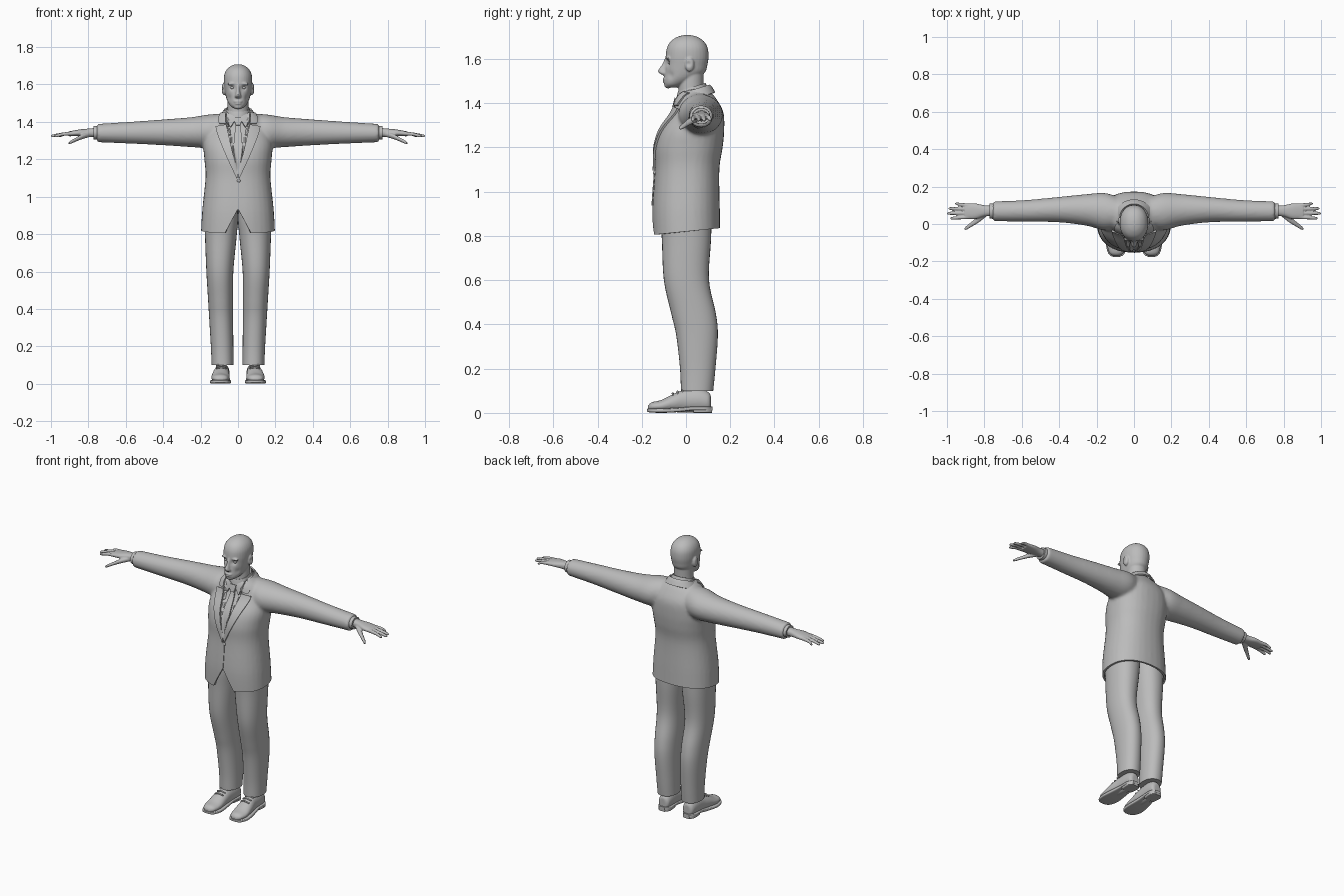
import bpy, bmesh, math
from mathutils import Vector, Matrix
from mathutils.bvhtree import BVHTree

if "Cube" in bpy.data.objects:
    bpy.data.objects.remove(bpy.data.objects["Cube"])

clay = bpy.data.materials.new("plain grey")
clay.use_nodes = True
GREY = (0.5, 0.5, 0.5, 1)
clay.diffuse_color = GREY
clay.node_tree.nodes["Principled BSDF"].inputs["Base Color"].default_value = GREY
parts = []


def add_object(name, bm):
    bmesh.ops.recalc_face_normals(bm, faces=bm.faces)
    mesh = bpy.data.meshes.new(name)
    bm.to_mesh(mesh)
    bm.free()
    obj = bpy.data.objects.new(name, mesh)
    bpy.context.scene.collection.objects.link(obj)
    parts.append(obj)
    return obj


def bake(obj):
    """Replace the mesh with its modified result."""
    graph = bpy.context.evaluated_depsgraph_get()
    graph.update()
    mesh = bpy.data.meshes.new_from_object(obj.evaluated_get(graph))
    obj.modifiers.clear()
    obj.data = mesh
    return obj


def spline(rows, steps):
    """Catmull-Rom curve through rows of numbers."""
    pad = [rows[0]] + list(rows) + [rows[-1]]
    out = []
    for p, q, r, s in zip(pad, pad[1:], pad[2:], pad[3:]):
        for i in range(steps):
            t = i / steps
            out.append([b + t * ((c - a) + t * ((2*a - 5*b + 4*c - d) + t * (3*b - a - 3*c + d))) / 2
                        for a, b, c, d in zip(p, q, r, s)])
    return out + [list(rows[-1])]


def loft(name, axis, rows, power=2, sides=32, steps=5, caps=True):
    """Rows: position on axis, two centre values, two radii."""
    k = "xyz".index(axis)
    u, v = [i for i in range(3) if i != k]
    bm = bmesh.new()
    rings = []
    for pos, cu, cv, ru, rv in spline(rows, steps):
        ring = []
        for i in range(sides):
            a = math.tau * i / sides
            c, s = math.cos(a), math.sin(a)
            co = Vector()
            co[k] = pos
            co[u] = cu + ru * math.copysign(abs(c) ** (2 / power), c)
            co[v] = cv + rv * math.copysign(abs(s) ** (2 / power), s)
            ring.append(bm.verts.new(co))
        rings.append(ring)
    for lo, hi in zip(rings, rings[1:]):
        for i in range(sides):
            j = (i + 1) % sides
            bm.faces.new((lo[i], lo[j], hi[j], hi[i]))
    if caps:
        bm.faces.new(rings[0])
        bm.faces.new(rings[-1])
    return add_object(name, bm)


def ball(name, centre, radii):
    bm = bmesh.new()
    place = Matrix.Translation(centre) @ Matrix.Diagonal((*radii, 1))
    bmesh.ops.create_uvsphere(bm, u_segments=24, v_segments=16, radius=1, matrix=place)
    return add_object(name, bm)


def mirror(obj):
    obj.modifiers.new("mirror", "MIRROR").use_mirror_merge = False
    return bake(obj)


def fuse(name, objs, voxel, rounds):
    """Weld overlapping volumes into one smooth skin."""
    bm = bmesh.new()
    for obj in objs:
        bm.from_mesh(obj.data)
        parts.remove(obj)
        bpy.data.objects.remove(obj)
    skin = add_object(name, bm)
    remesh = skin.modifiers.new("skin", "REMESH")
    remesh.mode, remesh.voxel_size = "VOXEL", voxel
    soften = skin.modifiers.new("soften", "SMOOTH")
    soften.factor, soften.iterations = 0.5, rounds
    return bake(skin)


def push(obj, centre, radius, move):
    """Soft dent or bulge around a point."""
    for vert in obj.data.vertices:
        d = (vert.co - Vector(centre)).length / radius
        vert.co += Vector(move) * math.exp(-d * d)


def thicken(obj, depth, offset=-1):
    mod = obj.modifiers.new("thickness", "SOLIDIFY")
    mod.thickness, mod.offset = depth, offset


# Jacket: torso and sleeves in one skin
torso = loft("torso", "z", [
    (.76, 0, .003, .2, .152), (.92, 0, 0, .192, .153), (1.1, 0, .005, .174, .146),
    (1.2, 0, .013, .18, .153), (1.28, 0, .028, .185, .145), (1.36, 0, .052, .165, .117),
    (1.42, 0, .045, .125, .092), (1.45, 0, .04, .085, .072), (1.465, 0, .04, .07, .065)], power=2.3)
sleeve = loft("sleeve", "x", [
    (.05, .06, 1.36, .07, .085), (.15, .065, 1.35, .1, .09), (.25, .075, 1.345, .085, .08),
    (.4, .077, 1.344, .068, .069), (.58, .07, 1.342, .058, .058), (.755, .068, 1.34, .053, .049)])
jacket = fuse("jacket", [torso, mirror(sleeve)], .009, 6)

# Recess the shirt opening, then open the hem and the front notch
for vert in jacket.data.vertices:
    x, y, z = vert.co
    if z > 1.12 and y < .03 and abs(x) < (z - 1.12) * .2:
        vert.co.y += .012
bm = bmesh.new()
bm.from_mesh(jacket.data)
bmesh.ops.bisect_plane(bm, geom=bm.verts[:] + bm.edges[:] + bm.faces[:],
                       plane_co=(0, 0, .82), plane_no=(0, -.1, 1), clear_inner=True)
APEX, SLOPE = .935, .54
for side in (1, -1):
    front = [f for f in bm.faces if f.calc_center_median().y < -.08 and f.calc_center_median().z < 1]
    geom = set(front) | {e for f in front for e in f.edges} | {v for f in front for v in f.verts}
    bmesh.ops.bisect_plane(bm, geom=list(geom), plane_co=(0, 0, APEX), plane_no=(side, 0, SLOPE))
notch = [f for f in bm.faces if f.calc_center_median().y < -.08
         and abs(f.calc_center_median().x) < (APEX - f.calc_center_median().z) * SLOPE]
bmesh.ops.delete(bm, geom=notch, context="FACES")
bm.to_mesh(jacket.data)
surface = BVHTree.FromBMesh(bm)
bm.free()
thicken(jacket, .012)


def plate(name, inner, outer, depth=.008, both=True):
    """Strip between two front outlines (x, z), laid on the jacket."""
    bm = bmesh.new()
    across = 5
    grid = []
    for a, b in zip(spline(inner, 6), spline(outer, 6)):
        row = []
        for i in range(across + 1):
            x, z = Vector(a).lerp(Vector(b), i / across)
            hit = surface.ray_cast(Vector((x, -1, z)), Vector((0, 1, 0)))[0]
            row.append(bm.verts.new((x, hit.y - depth / 2 if hit else 0, z)))
        grid.append(row)
    for lo, hi in zip(grid, grid[1:]):
        for i in range(across):
            bm.faces.new((lo[i], lo[i + 1], hi[i + 1], hi[i]))
    obj = add_object(name, bm)
    thicken(obj, depth, 0)
    return mirror(obj) if both else obj


plate("lapels", [(.062, 1.385), (.052, 1.34), (.03, 1.24), (.001, 1.12)],
      [(.118, 1.375), (.108, 1.33), (.068, 1.23), (.006, 1.095)], .01)
plate("collar_fronts", [(.066, 1.45), (.066, 1.42), (.063, 1.39)],
      [(.09, 1.445), (.103, 1.42), (.1, 1.39)], .01)
plate("shirt_collar_points", [(.008, 1.42), (.024, 1.395), (.04, 1.37)],
      [(.06, 1.45), (.064, 1.42), (.06, 1.4)], .012)
plate("tie_blade", [(-.012, 1.385), (-.024, 1.25), (-.006, 1.12)],
      [(.012, 1.385), (.024, 1.25), (.006, 1.12)], .009, False)
plate("tie_knot", [(-.02, 1.422), (-.018, 1.4), (-.011, 1.38)],
      [(.02, 1.422), (.018, 1.4), (.011, 1.38)], .018, False)
plate("front_edge", [(0, 1.1), (0, 1.02), (0, .937)], [(.006, 1.1), (.006, 1.02), (.004, .937)], .004, False)
ball("button", (.004, -.142, 1.085), (.009, .007, .009))

# Collars slope down toward the front
shirt_collar = loft("shirt_collar", "z", [
    (1.42, 0, .03, .076, .076), (1.45, 0, .027, .066, .067), (1.465, 0, .026, .062, .062)], caps=False)
jacket_collar = loft("jacket_collar", "z", [
    (1.41, 0, .04, .104, .092), (1.44, 0, .037, .083, .08), (1.452, 0, .035, .076, .073)], caps=False)
for collar in (shirt_collar, jacket_collar):
    for vert in collar.data.vertices:
        vert.co.z += .3 * vert.co.y
    thicken(collar, .008)
bm = bmesh.new()
bm.from_mesh(jacket_collar.data)
bmesh.ops.delete(bm, geom=[v for v in bm.verts if v.co.y < 0], context="VERTS")
bm.to_mesh(jacket_collar.data)
bm.free()

# Shirt cuffs
mirror(loft("shirt_cuffs", "x", [(.73, .068, 1.342, .042, .038), (.772, .069, 1.342, .04, .036)], steps=1))

# Hands: palm, four fingers, thumb
hand = [loft("palm", "x", [
    (.75, .07, 1.343, .027, .026), (.8, .07, 1.342, .03, .022),
    (.85, .068, 1.341, .042, .018), (.905, .068, 1.336, .041, .013)], power=2.3)]
for y, tip, spread in ((.037, .982, -.006), (.058, 1, -.001), (.079, .992, .004), (.099, .957, .01)):
    hand.append(loft("finger", "x", [
        (.87, y, 1.339, .01, .011), (.93, y + spread / 2, 1.335, .0095, .0095),
        (tip - .01, y + spread, 1.325, .008, .008), (tip, y + spread, 1.323, .003, .003)], sides=16))
hand.append(loft("thumb", "x", [
    (.785, .058, 1.335, .014, .014), (.83, .026, 1.322, .018, .014), (.865, .001, 1.306, .014, .011),
    (.895, -.02, 1.291, .011, .009), (.907, -.027, 1.285, .004, .004)], sides=16))
mirror(fuse("hands", hand, .004, 2))

# Trousers
mirror(loft("trouser_legs", "z", [
    (.1, .083, .05, .058, .073), (.2, .085, .053, .06, .08), (.35, .09, .05, .064, .094),
    (.45, .093, .034, .067, .101), (.6, .097, .002, .072, .102), (.78, .092, .002, .084, .111),
    (.88, .089, 0, .089, .115), (.98, .085, 0, .08, .11)], power=2.2))

# Shoes: upper, sole, heel and laces
upper = loft("shoe_upper", "y", [
    (-.172, .094, .022, .014, .01), (-.155, .094, .028, .038, .02), (-.11, .094, .032, .049, .027),
    (-.05, .091, .046, .046, .043), (0, .087, .054, .041, .053), (.06, .085, .056, .04, .054),
    (.1, .084, .05, .035, .045), (.112, .084, .045, .02, .035)])
upper = fuse("shoe_uppers", [upper], .005, 2)
mirror(upper)
mirror(loft("shoe_soles", "y", [
    (-.177, .094, .012, .014, .006), (-.16, .094, .011, .042, .009), (-.105, .094, .01, .056, .01),
    (-.03, .091, .014, .049, .01), (.03, .087, .02, .042, .009), (.09, .085, .02, .042, .009),
    (.119, .085, .02, .02, .009)], power=5))
mirror(loft("shoe_heels", "y", [
    (.035, .086, .011, .036, .011), (.09, .085, .011, .041, .011), (.118, .085, .011, .022, .011)], power=6))
for i in range(3):
    y, z = -.06 + .022 * i, .088 + .008 * i
    mirror(loft("shoe_laces", "x", [(.062, y, z - .006, .004, .004), (.09, y, z, .005, .005),
                                    (.118, y, z - .006, .004, .004)], sides=10))

# Head: skull, neck, nose, lips, chin, brows, ears
head = [
    loft("skull", "z", [
        (1.472, 0, -.065, .022, .022), (1.485, 0, -.052, .04, .046), (1.51, 0, -.028, .056, .071),
        (1.54, 0, -.005, .066, .091), (1.575, 0, .002, .072, .095), (1.61, 0, .005, .076, .097),
        (1.65, 0, .006, .074, .092), (1.68, 0, .006, .06, .075), (1.7, 0, .006, .036, .045),
        (1.708, 0, .006, .012, .015)], power=2.15),
    loft("neck", "z", [(1.4, 0, .03, .062, .062), (1.46, 0, .022, .056, .057), (1.54, 0, .025, .056, .055)]),
    loft("nose", "z", [
        (1.527, 0, -.096, .012, .008), (1.536, 0, -.1, .018, .021), (1.548, 0, -.1, .014, .026),
        (1.575, 0, -.09, .009, .019), (1.605, 0, -.085, .009, .01)], sides=16),
    ball("upper_lip", (0, -.093, 1.509), (.025, .014, .006)),
    ball("lower_lip", (0, -.092, 1.498), (.021, .014, .006)),
    ball("chin", (0, -.08, 1.482), (.024, .019, .015))]
for side in (1, -1):
    head.append(ball("brow", (side * .03, -.081, 1.603), (.027, .011, .008)))
    head.append(ball("ear", (side * .075, .016, 1.576), (.013, .021, .033)))
head = fuse("head", head, .0045, 2)
for side in (1, -1):
    push(head, (side * .03, -.085, 1.583), .014, (0, .011, 0))
    push(head, (side * .09, .01, 1.578), .011, (side * -.007, 0, 0))
    push(head, (side * .045, -.07, 1.525), .018, (side * -.003, .004, 0))
mirror(ball("eyes", (.03, -.068, 1.583), (.013, .013, .009)))

# Colour and shading
bpy.ops.object.select_all(action="DESELECT")
for obj in parts:
    bake(obj)
    obj.data.materials.clear()
    obj.data.materials.append(clay)
    obj.select_set(True)
bpy.context.view_layer.objects.active = parts[0]
bpy.ops.object.shade_smooth_by_angle(angle=math.radians(40))
